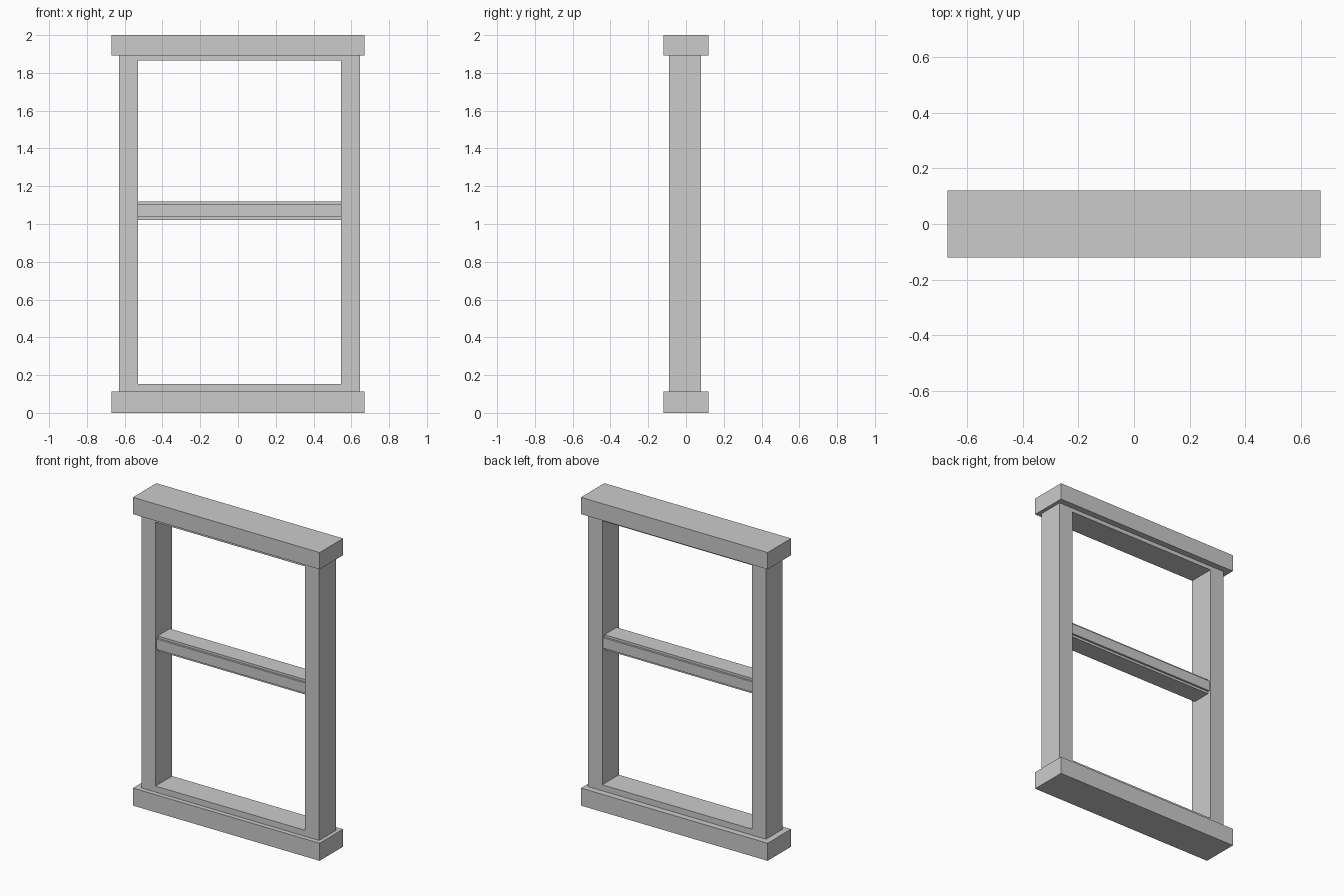
import bpy, bmesh

if "Cube" in bpy.data.objects:
    bpy.data.objects.remove(bpy.data.objects["Cube"])


def box(name, x, y, z):
    """Axis-aligned box from (min, max) ranges."""
    bm = bmesh.new()
    bmesh.ops.create_cube(bm, size=1)
    for v in bm.verts:
        v.co = [r[0] if c < 0 else r[1] for c, r in zip(v.co, (x, y, z))]
    return finish(name, bm)


def ring(name, outer, inner, y):
    """Rectangular frame; outer and inner are (x0, x1, z0, z1)."""
    def corners(r, depth):
        x0, x1, z0, z1 = r
        return [bm.verts.new((a, depth, b)) for a, b in
                ((x0, z0), (x1, z0), (x1, z1), (x0, z1))]
    bm = bmesh.new()
    loops = [corners(outer, y[0]), corners(inner, y[0]),
             corners(inner, y[1]), corners(outer, y[1])]
    for k in range(4):
        a, b = loops[k], loops[(k + 1) % 4]
        for i in range(4):
            j = (i + 1) % 4
            bm.faces.new((a[i], a[j], b[j], b[i]))
    bmesh.ops.recalc_face_normals(bm, faces=bm.faces)
    return finish(name, bm)


def finish(name, bm):
    mesh = bpy.data.meshes.new(name)
    bm.to_mesh(mesh)
    bm.free()
    obj = bpy.data.objects.new(name, mesh)
    bpy.context.collection.objects.link(obj)
    return obj


# Sill and lintel blocks
box("sill", (-0.67, 0.67), (-0.12, 0.12), (0, 0.114))
box("lintel", (-0.67, 0.67), (-0.12, 0.12), (1.891, 2))

# Window frame, its ends set into the sill and lintel
ring("window_frame", (-0.63, 0.646, 0.052, 1.965),
     (-0.529, 0.545, 0.153, 1.865), (-0.09, 0.08))

# Middle crossbar: core with a slightly prouder band front and back
box("crossbar_core", (-0.529, 0.545), (-0.067, 0.057), (1.021, 1.118))
box("crossbar_band", (-0.529, 0.545), (-0.08, 0.07), (1.036, 1.103))
